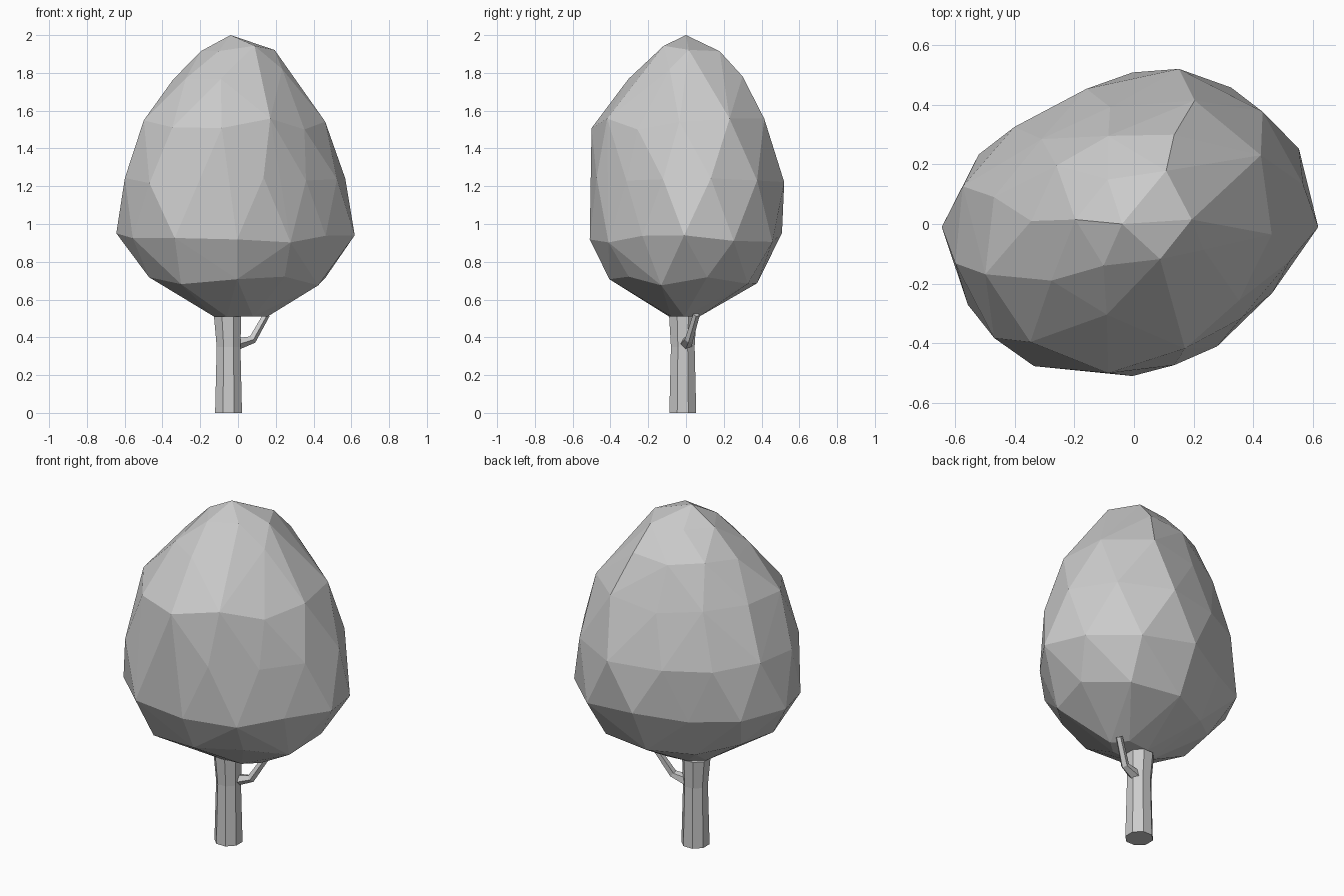
import bpy, bmesh, math, random
from mathutils import Vector

random.seed(4)
cube = bpy.data.objects.get("Cube")
if cube:
    bpy.data.objects.remove(cube, do_unlink=True)

grey = bpy.data.materials.new("light_grey")
grey.use_nodes = True
grey.diffuse_color = (0.6, 0.6, 0.6, 1)
grey.node_tree.nodes["Principled BSDF"].inputs["Base Color"].default_value = (0.6, 0.6, 0.6, 1)


def add_object(name, bm):
    bmesh.ops.recalc_face_normals(bm, faces=bm.faces)
    mesh = bpy.data.meshes.new(name)
    bm.to_mesh(mesh)
    bm.free()
    mesh.materials.append(grey)
    obj = bpy.data.objects.new(name, mesh)
    bpy.context.collection.objects.link(obj)
    return obj


def tube(name, path, sides, turn=0.0, level=False):
    """Flat-faced tube through (centre, radius) stations; level keeps rings horizontal."""
    bm = bmesh.new()
    rings = []
    for i, (centre, radius) in enumerate(path):
        before, after = path[max(i - 1, 0)][0], path[min(i + 1, len(path) - 1)][0]
        along = Vector((0, 0, 1)) if level else (Vector(after) - Vector(before)).normalized()
        spin = Vector((0, 0, 1)).rotation_difference(along)
        ring = []
        for k in range(sides):
            a = math.tau * k / sides + turn
            offset = spin @ Vector((radius * math.cos(a), radius * math.sin(a), 0))
            ring.append(bm.verts.new(Vector(centre) + offset))
        rings.append(ring)
    for low, high in zip(rings, rings[1:]):
        for k in range(sides):
            n = (k + 1) % sides
            bm.faces.new((low[k], low[n], high[n], high[k]))
    bm.faces.new(rings[0][::-1])
    bm.faces.new(rings[-1])
    return add_object(name, bm)


# Trunk and side branch
tube("trunk", [((-0.05, -0.017, 0), 0.077), ((-0.05, -0.017, 0.35), 0.068),
               ((-0.055, -0.017, 0.51), 0.078)], 8, math.pi / 8, level=True)
tube("branch", [((-0.01, 0.0, 0.365), 0.034), ((0.075, 0.015, 0.388), 0.023),
                ((0.15, 0.055, 0.52), 0.019)], 5)

# Crown: uneven outline seen from above, one radius every 30 degrees
OUTLINE = [0.99, 1.03, 1.06, 0.99, 0.86, 0.93, 1.0, 1.02, 1.05, 1.0, 0.89, 0.89]


def outline(angle):
    t = angle / math.tau * len(OUTLINE)
    i = int(t)
    a, b = OUTLINE[i % len(OUTLINE)], OUTLINE[(i + 1) % len(OUTLINE)]
    return a + (b - a) * (t - i)


# Levels: height, x range, y range, number of corners
LEVELS = [
    (0.51, -0.13, 0.16, -0.10, 0.08, 6),
    (0.70, -0.48, 0.47, -0.41, 0.38, 10),
    (0.93, -0.63, 0.62, -0.52, 0.50, 12),
    (1.24, -0.62, 0.59, -0.51, 0.51, 12),
    (1.53, -0.51, 0.48, -0.50, 0.43, 11),
    (1.79, -0.35, 0.28, -0.30, 0.32, 9),
    (1.92, -0.20, 0.20, -0.16, 0.19, 6),
]
bm = bmesh.new()
bm.verts.new((-0.04, 0, 2))
for row, (z, x0, x1, y0, y1, corners) in enumerate(LEVELS):
    for k in range(corners):
        a = (math.tau * (k + 0.5 * (row % 2)) / corners) % math.tau
        r = outline(a) * random.uniform(0.97, 1.03)
        dz = 0 if row == 0 else random.uniform(-0.03, 0.03)
        bm.verts.new(((x0 + x1) / 2 + r * math.cos(a) * (x1 - x0) / 2,
                      (y0 + y1) / 2 + r * math.sin(a) * (y1 - y0) / 2, z + dz))

# Faceted skin over the crown corners
bmesh.ops.convex_hull(bm, input=list(bm.verts))
bmesh.ops.delete(bm, geom=[v for v in bm.verts if not v.link_faces], context="VERTS")
add_object("crown", bm)
